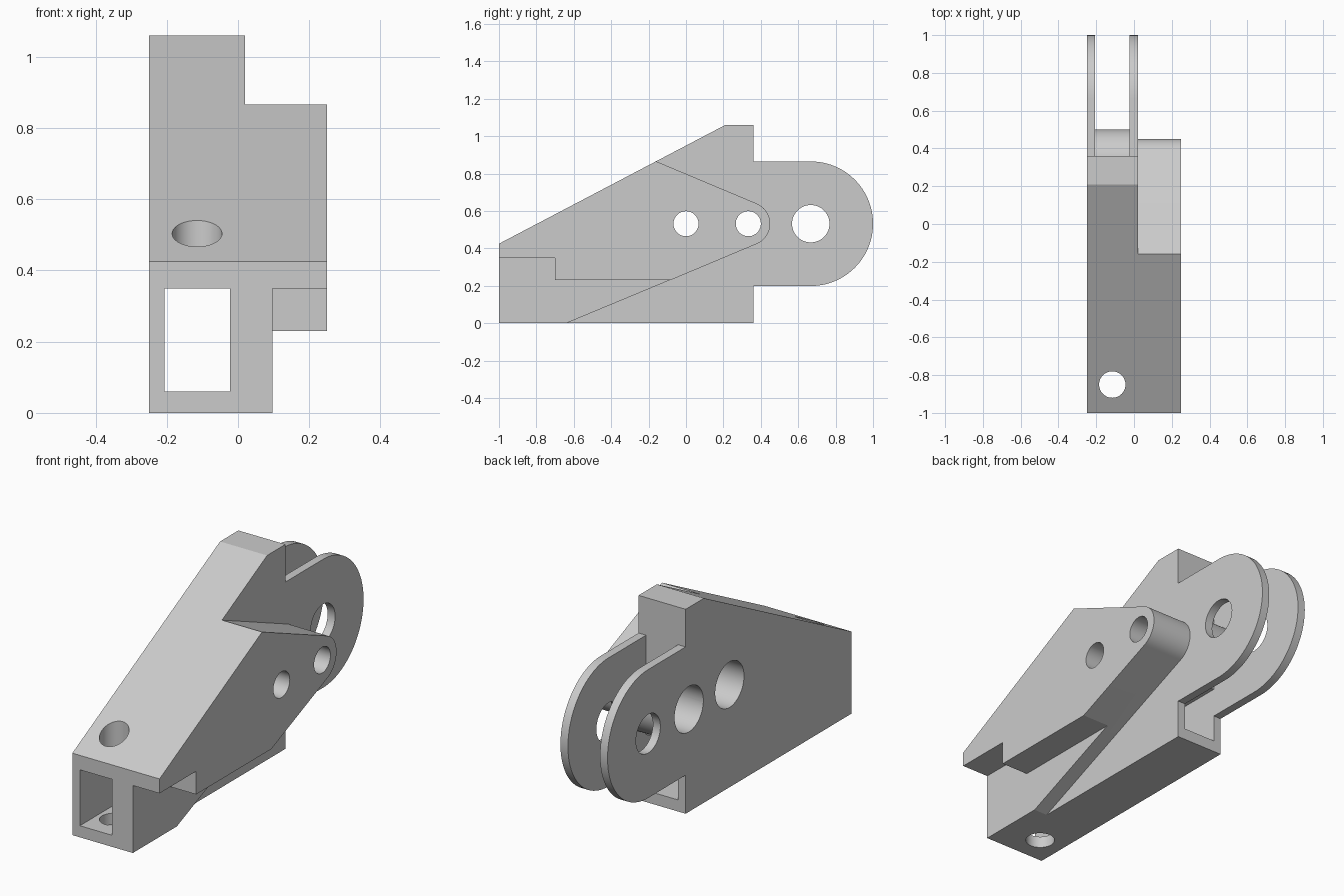
import bpy, bmesh, math
from mathutils import Matrix

if "Cube" in bpy.data.objects:
    bpy.data.objects.remove(bpy.data.objects["Cube"], do_unlink=True)

grey = bpy.data.materials.new("plain_grey")
grey.use_nodes = True
colour = (0.6, 0.6, 0.6, 1)
grey.diffuse_color = colour
grey.node_tree.nodes["Principled BSDF"].inputs["Base Color"].default_value = colour

PIVOT_Z = 0.532
SLOT = (-0.207, -0.023)          # inner faces of the two lug plates


def finish(name, bm):
    bmesh.ops.recalc_face_normals(bm, faces=bm.faces)
    mesh = bpy.data.meshes.new(name)
    bm.to_mesh(mesh)
    bm.free()
    mesh.materials.append(grey)
    obj = bpy.data.objects.new(name, mesh)
    bpy.context.collection.objects.link(obj)
    return obj


def prism(name, outline, x0, x1):
    """Extrude a (y, z) outline along x."""
    bm = bmesh.new()
    face = bm.faces.new([bm.verts.new((x0, y, z)) for y, z in outline])
    new = bmesh.ops.extrude_face_region(bm, geom=[face])["geom"]
    verts = [v for v in new if isinstance(v, bmesh.types.BMVert)]
    bmesh.ops.translate(bm, verts=verts, vec=(x1 - x0, 0, 0))
    return finish(name, bm)


def box(name, x, y, z):
    return prism(name, [(y[0], z[0]), (y[1], z[0]), (y[1], z[1]), (y[0], z[1])], *x)


def arc(y, z, radius, start, end, steps=48):
    angles = [math.radians(start + (end - start) * i / steps) for i in range(steps + 1)]
    return [(y + radius * math.cos(a), z + radius * math.sin(a)) for a in angles]


def cross_cylinder(name, y, radius, x0, x1):
    return prism(name, arc(y, PIVOT_Z, radius, 0, 360, 64)[:-1], x0, x1)


def combine(target, other, operation):
    """Apply an exact boolean and discard the helper."""
    mod = target.modifiers.new(operation, 'BOOLEAN')
    mod.operation, mod.solver, mod.object = operation, 'EXACT', other
    bpy.context.view_layer.objects.active = target
    bpy.ops.object.modifier_apply(modifier=mod.name)
    bpy.data.objects.remove(other, do_unlink=True)


def slope(y):
    return 0.425 + (y + 1) * 0.635 / 1.21


# Main block with rounded rear lug
body = prism("bracket_body",
             [(-1, 0), (0.36, 0), (0.36, 0.2)]
             + arc(0.667, PIVOT_Z, 0.333, -90, 90)
             + [(0.36, 0.865), (0.36, 1.06), (0.21, 1.06), (-1, slope(-1))],
             -0.25, 0.02)
combine(body, box("lug_slot", SLOT, (0.36, 1.1), (0.1, 0.95)), 'DIFFERENCE')

# Round boss between the lug plates
combine(body, cross_cylinder("pivot_boss", 0.333, 0.167, -0.23, 0.0), 'UNION')

# Side arm: a deep inner layer and a stepped outer layer
tip = arc(0.333, PIVOT_Z, 0.117, -67.6, 67.6, 24)
top = [(-0.16, slope(-0.16)), (-1, slope(-1))]
inner = prism("arm_inner", [(-1, 0), (-0.64, 0)] + tip + top, 0.0, 0.097)
outer = prism("arm_outer",
              [(-1, 0.35), (-0.7, 0.35), (-0.7, 0.23), (-0.084, 0.23)] + tip + top,
              0.097, 0.25)
combine(inner, outer, 'UNION')
combine(body, inner, 'UNION')

# Lengthwise channel
combine(body, box("channel", SLOT, (-1.1, 1.1), (0.06, 0.35)), 'DIFFERENCE')

# Cross holes, with wide bores from the model's right side
combine(body, cross_cylinder("lug_hole", 0.667, 0.1, -0.3, 0.3), 'DIFFERENCE')
for y in (0.0, 0.333):
    combine(body, cross_cylinder("wide_bore", y, 0.118, -0.3, -0.0), 'DIFFERENCE')
    combine(body, cross_cylinder("pin_hole", y, 0.067, -0.3, 0.3), 'DIFFERENCE')

# Vertical hole near the front
bm = bmesh.new()
bmesh.ops.create_cone(bm, cap_ends=True, segments=48, radius1=0.07, radius2=0.07, depth=2,
                      matrix=Matrix.Translation((-0.115, -0.85, 0.5)))
combine(body, finish("vertical_hole", bm), 'DIFFERENCE')

# Smooth round walls, sharp edges
bpy.ops.object.select_all(action='DESELECT')
body.select_set(True)
bpy.context.view_layer.objects.active = body
bpy.ops.object.shade_smooth_by_angle(angle=math.radians(20))
